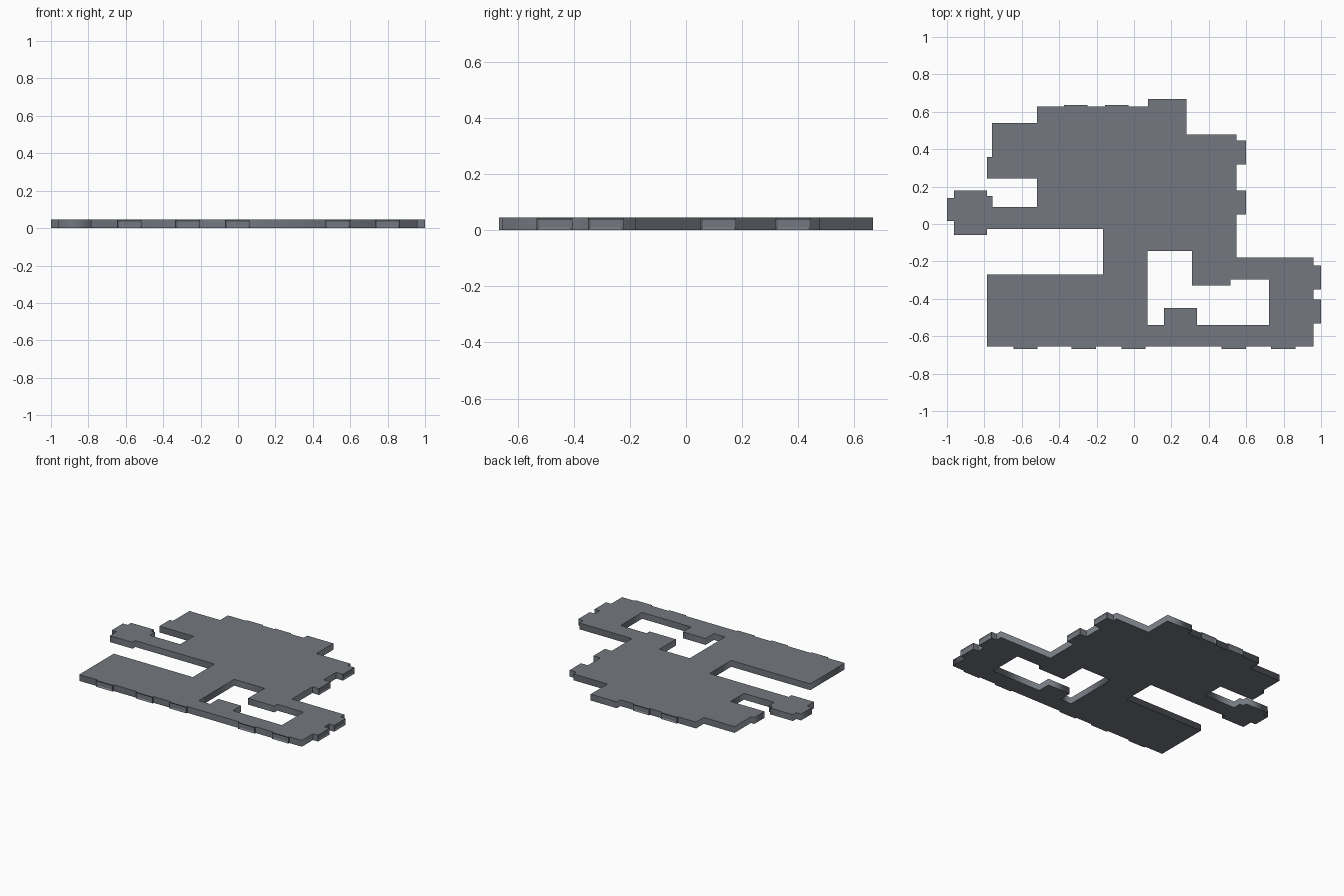
import bpy, bmesh
from mathutils import Vector

if "Cube" in bpy.data.objects:
    bpy.data.objects.remove(bpy.data.objects["Cube"])

H = 0.045
grey = bpy.data.materials.new("slate_grey")
grey.diffuse_color = (0.175, 0.19, 0.215, 1)
grey.use_nodes = True
grey.node_tree.nodes["Principled BSDF"].inputs["Base Color"].default_value = grey.diffuse_color


def profile(start, moves):
    """Right-angled outline: alternating absolute x and y stops."""
    x, y = start
    pts = [(x, y)]
    for axis, v in moves:
        x, y = (v, y) if axis == "x" else (x, v)
        pts.append((x, y))
    return pts


def stops(start, values):
    """Start with a y stop, then x, then y..."""
    return profile(start, [("yx"[i % 2], v) for i, v in enumerate(values)])


# Building outline, clockwise from the top right of the rear block
outline = stops((0.28, 0.667), [
    0.478, 0.547, -0.178, 0.96, -0.656, -0.785, -0.27, -0.165, -0.028,
    -0.785, -0.06, -0.962, 0.016, -1.0, 0.14, -0.962, 0.178, -0.785, 0.15,
    -0.757, 0.092, -0.518, 0.242, -0.785, 0.357, -0.759, 0.54, -0.518,
    0.627, 0.075, 0.667])
# Courtyard opening
court = stops((0.072, -0.145), [
    -0.54, 0.16, -0.448, 0.337, -0.54, 0.722, -0.297, 0.517, -0.33,
    0.31, -0.145])

# Main storey: filled 2D curve with the courtyard cut out
curve = bpy.data.curves.new("main_storey_profile", 'CURVE')
curve.dimensions = '2D'
curve.fill_mode = 'BOTH'
curve.extrude = H / 2
for pts in (outline, court):
    s = curve.splines.new('POLY')
    s.points.add(len(pts) - 1)
    for p, (x, y) in zip(s.points, pts):
        p.co = (x, y, H / 2, 1)
        p.co.z = 0
    s.use_cyclic_u = True
tmp = bpy.data.objects.new("profile_helper", curve)
bpy.context.collection.objects.link(tmp)
dg = bpy.context.evaluated_depsgraph_get()
mesh = bpy.data.meshes.new_from_object(tmp.evaluated_get(dg))
bpy.data.objects.remove(tmp)
bm = bmesh.new()
bm.from_mesh(mesh)
bmesh.ops.remove_doubles(bm, verts=bm.verts, dist=1e-5)
bmesh.ops.translate(bm, verts=bm.verts, vec=(0, 0, H / 2))
bmesh.ops.recalc_face_normals(bm, faces=bm.faces)
bm.to_mesh(mesh)
bm.free()
mesh.materials.clear()
mesh.materials.append(grey)
bpy.context.collection.objects.link(bpy.data.objects.new("main_storey", mesh))


def balcony(name, x0, x1, y0, y1, out):
    """Projecting box with a recessed slot on its outward face."""
    bm = bmesh.new()
    bmesh.ops.create_cube(bm, size=1)
    for v in bm.verts:
        v.co = ((x0 + x1) / 2 + v.co.x * (x1 - x0),
                (y0 + y1) / 2 + v.co.y * (y1 - y0), H / 2 + v.co.z * H)
    bm.normal_update()
    face = [f for f in bm.faces if f.normal.dot(Vector(out)) > 0.9]
    bmesh.ops.inset_individual(bm, faces=face, thickness=0.0125, depth=0)
    bmesh.ops.translate(bm, verts=face[0].verts, vec=Vector(out) * -0.006)
    me = bpy.data.meshes.new(name)
    bm.to_mesh(me)
    bm.free()
    me.materials.append(grey)
    bpy.context.collection.objects.link(bpy.data.objects.new(name, me))


# Front bays
for x in (-0.58, -0.268, -0.003, 0.533, 0.798):
    balcony("front_bay", x - 0.065, x + 0.065, -0.667, -0.656, (0, -1, 0))
# Rear bays
for x in (-0.312, -0.092):
    balcony("rear_bay", x - 0.063, x + 0.063, 0.627, 0.637, (0, 1, 0))
# Right-hand balconies
for x0, x1, y in ((0.547, 0.6, 0.382), (0.547, 0.6, 0.115),
                  (0.96, 1.0, -0.286), (0.96, 1.0, -0.468)):
    balcony("side_balcony", x0, x1, y - 0.064, y + 0.064, (1, 0, 0))
